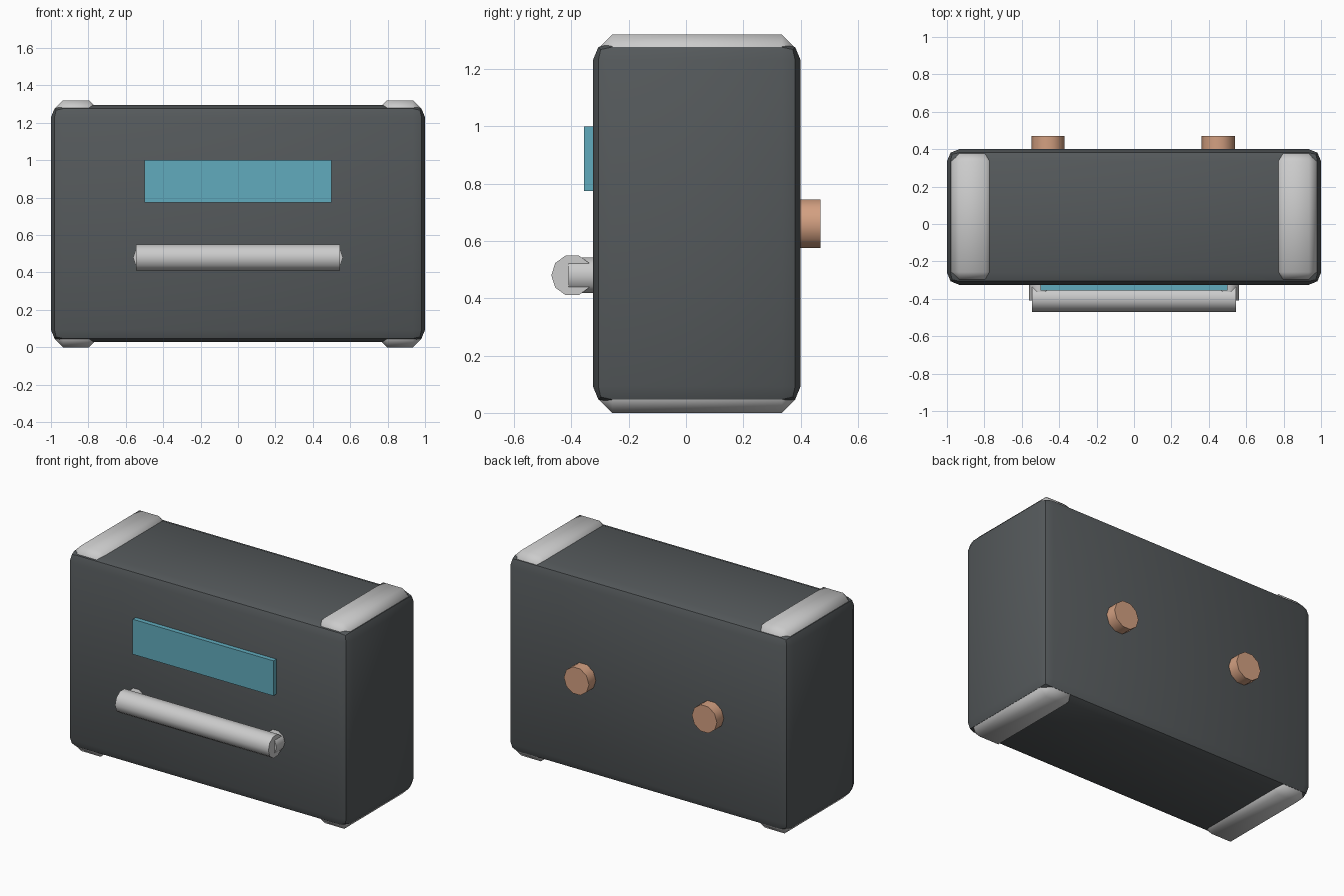
import bpy, bmesh, math
from mathutils import Matrix, Vector

if "Cube" in bpy.data.objects:
    bpy.data.objects.remove(bpy.data.objects["Cube"])


def material(name, rgb):
    m = bpy.data.materials.new(name)
    m.diffuse_color = (*rgb, 1)
    m.use_nodes = True
    m.node_tree.nodes["Principled BSDF"].inputs["Base Color"].default_value = m.diffuse_color
    return m


def finish(name, bm, mat=None, smooth=40):
    bmesh.ops.recalc_face_normals(bm, faces=bm.faces)
    me = bpy.data.meshes.new(name)
    bm.to_mesh(me)
    bm.free()
    ob = bpy.data.objects.new(name, me)
    bpy.context.collection.objects.link(ob)
    if mat:
        me.materials.append(mat)
    bpy.ops.object.select_all(action='DESELECT')
    ob.select_set(True)
    bpy.context.view_layer.objects.active = ob
    bpy.ops.object.shade_smooth_by_angle(angle=math.radians(smooth))
    return ob


def box(name, lo, hi, bevel=0, segments=1, mat=None, smooth=40):
    lo, hi = Vector(lo), Vector(hi)
    bm = bmesh.new()
    bmesh.ops.create_cube(bm, size=1, matrix=Matrix.Translation((lo + hi) / 2)
                          @ Matrix.Diagonal((*(hi - lo), 1)))
    if bevel:
        bmesh.ops.bevel(bm, geom=bm.edges[:], offset=bevel, segments=segments,
                        profile=0.5, affect='EDGES', clamp_overlap=True)
    return finish(name, bm, mat, smooth)


# Ten-sided rods, with a corner pointing along y (ALONG_X) or x (ALONG_Y)
ALONG_X = Matrix(((0, 0, 1), (0, 1, 0), (-1, 0, 0))).to_4x4()
ALONG_Y = Matrix(((0, 1, 0), (0, 0, 1), (1, 0, 0))).to_4x4()


def rod(name, centre, radius, length, axis, mat=None):
    bm = bmesh.new()
    bmesh.ops.create_cone(bm, cap_ends=True, segments=10, radius1=radius,
                          radius2=radius, depth=length,
                          matrix=Matrix.Translation(centre) @ axis)
    return finish(name, bm, mat)


dark = material("dark_casing", (0.09, 0.10, 0.105))
teal = material("teal_panel", (0.12, 0.41, 0.51))
copper = material("copper", (0.65, 0.35, 0.22))

# Casing with rounded edges
box("casing", (-1, -0.325, 0.028), (1, 0.40, 1.295), 0.065, 2, dark)

# Chamfered runners on top and underneath
for side, s in (("left", -1), ("right", 1)):
    x0, x1 = sorted((s * 0.98, s * 0.752))
    for level, z0, z1 in (("top", 1.2, 1.32), ("bottom", 0, 0.12)):
        box(f"{side}_{level}_runner", (x0, -0.302, z0), (x1, 0.38, z1),
            0.045, 1, None, 50)

# Front display panel
box("display_panel", (-0.5, -0.355, 0.775), (0.5, -0.30, 1.0), mat=teal)

# Front handle on two posts
rod("handle_bar", (0, -0.397, 0.48), 0.073, 1.09, ALONG_X)
for side, s in (("left", -1), ("right", 1)):
    rod(f"{side}_handle_post", (s * 0.496, -0.355, 0.48), 0.065, 0.11, ALONG_Y)

# Round terminals on the back
for side, x in (("left", -0.46), ("right", 0.45)):
    rod(f"{side}_terminal", (x, 0.42, 0.66), 0.089, 0.10, ALONG_Y, copper)
